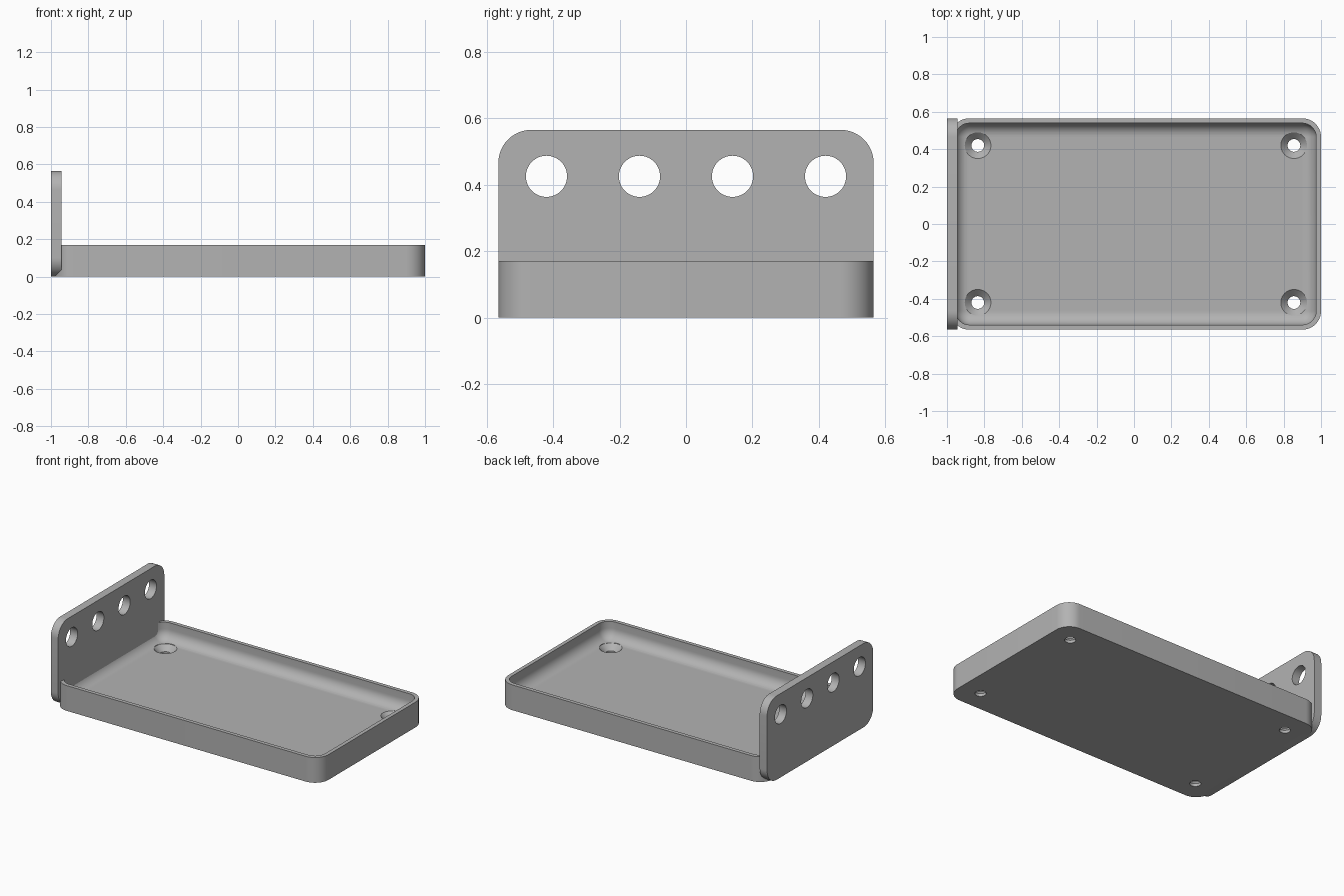
import bpy, bmesh
from math import sin, cos, pi, radians
from mathutils import Matrix

if "Cube" in bpy.data.objects:
    bpy.data.objects.remove(bpy.data.objects["Cube"])

grey = bpy.data.materials.new("light grey")
grey.use_nodes = True
grey.diffuse_color = (0.45, 0.45, 0.45, 1)
grey.node_tree.nodes["Principled BSDF"].inputs["Base Color"].default_value = (0.45, 0.45, 0.45, 1)

HALF_WIDTH = 0.565
CORNER = 0.1


def rounded_rect(half_a, half_b, r, steps=12):
    """Counter-clockwise outline of a rectangle with round corners."""
    points = []
    for k, (sa, sb) in enumerate([(1, 1), (-1, 1), (-1, -1), (1, -1)]):
        for i in range(steps + 1):
            t = (k + i / steps) * pi / 2
            points.append((sa * (half_a - r) + r * cos(t), sb * (half_b - r) + r * sin(t)))
    return points


def circle(r, steps=48):
    return [(r * cos(2 * pi * i / steps), r * sin(2 * pi * i / steps)) for i in range(steps)]


def loft(name, sections, matrix):
    """Closed solid through a list of (outline, height) sections."""
    bm = bmesh.new()
    rings = [[bm.verts.new((a, b, h)) for a, b in outline] for outline, h in sections]
    for low, high in zip(rings, rings[1:]):
        for i in range(len(low)):
            j = (i + 1) % len(low)
            bm.faces.new((low[i], low[j], high[j], high[i]))
    bm.faces.new(rings[0][::-1])
    bm.faces.new(rings[-1])
    bmesh.ops.recalc_face_normals(bm, faces=bm.faces)
    bm.transform(matrix)
    mesh = bpy.data.meshes.new(name)
    bm.to_mesh(mesh)
    bm.free()
    mesh.materials.append(grey)
    obj = bpy.data.objects.new(name, mesh)
    bpy.context.collection.objects.link(obj)
    return obj


def activate(obj):
    bpy.ops.object.select_all(action='DESELECT')
    obj.select_set(True)
    bpy.context.view_layer.objects.active = obj


def cut(obj, cutters):
    """Subtract the cutters, remove them and shade the result."""
    activate(obj)
    for cutter in cutters:
        mod = obj.modifiers.new("hole", 'BOOLEAN')
        mod.operation = 'DIFFERENCE'
        mod.solver = 'EXACT'
        mod.object = cutter
        bpy.ops.object.modifier_apply(modifier=mod.name)
        bpy.data.objects.remove(cutter)
    bpy.ops.object.shade_smooth_by_angle(angle=radians(30))


# Tray: outer wall, rim, inner wall and a cove down to the floor
TRAY_X, TRAY_HALF = 0.01, 0.99
TOP, FLOOR, WALL, COVE = 0.17, 0.055, 0.026, 0.07


def tray_ring(inset, z):
    return rounded_rect(TRAY_HALF - inset, HALF_WIDTH - inset, CORNER - inset), z


sections = [tray_ring(0, 0), tray_ring(0, TOP), tray_ring(WALL, TOP)]
for i in range(11):
    t = i / 10 * pi / 2
    sections.append(tray_ring(WALL + COVE * (1 - cos(t)), FLOOR + COVE * (1 - sin(t))))
tray = loft("tray", sections, Matrix.Translation((TRAY_X, 0, 0)))

# Countersunk screw holes in the tray floor
screw = [(circle(0.034), -0.05), (circle(0.034), FLOOR - 0.036),
         (circle(0.07), FLOOR), (circle(0.07), FLOOR + 0.02)]
cut(tray, [loft("screw_cutter", screw, Matrix.Translation((TRAY_X + sx * 0.845, sy * 0.42, 0)))
           for sx in (-1, 1) for sy in (-1, 1)])

# Upright end plate, outline in y and z, extruded along x
upright = Matrix(((0, 0, 1, 0), (1, 0, 0, 0), (0, 1, 0, 0), (0, 0, 0, 1)))
outline = rounded_rect(HALF_WIDTH, 0.2825, CORNER)
plate = loft("end_plate", [(outline, -1), (outline, -0.945)],
             Matrix.Translation((0, 0, 0.2825)) @ upright)

# Row of round holes through the plate
cut(plate, [loft("plate_cutter", [(circle(0.062), -1.1), (circle(0.062), -0.8)],
                 Matrix.Translation((0, y, 0.425)) @ upright)
            for y in (-0.42, -0.14, 0.14, 0.42)])
